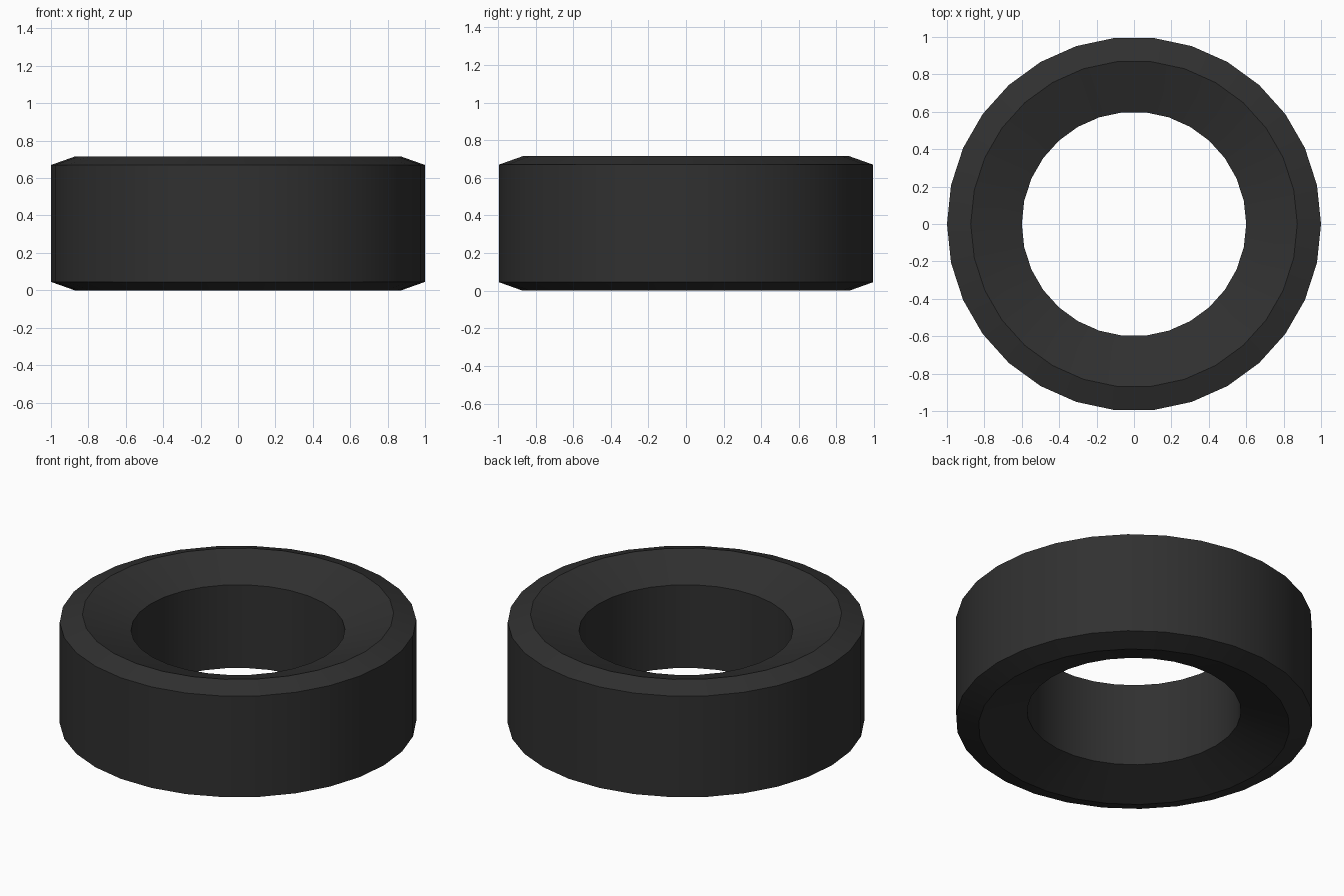
import bpy, bmesh, math

if "Cube" in bpy.data.objects:
    bpy.data.objects.remove(bpy.data.objects["Cube"])

SEGMENTS = 30
# Closed tyre cross-section: (radius, height)
PROFILE = [(1.0, 0.045), (1.0, 0.67), (0.873, 0.715),
           (0.6, 0.615), (0.6, 0.10), (0.873, 0.0)]

# Spin the cross-section into a ring
bm = bmesh.new()
rings = []
for i in range(SEGMENTS):
    a = 2 * math.pi * i / SEGMENTS
    rings.append([bm.verts.new((r * math.cos(a), r * math.sin(a), z)) for r, z in PROFILE])
n = len(PROFILE)
for i in range(SEGMENTS):
    cur, nxt = rings[i], rings[(i + 1) % SEGMENTS]
    for j in range(n):
        k = (j + 1) % n
        bm.faces.new((cur[j], nxt[j], nxt[k], cur[k]))
bmesh.ops.recalc_face_normals(bm, faces=bm.faces)

mesh = bpy.data.meshes.new("tyre")
bm.to_mesh(mesh)
bm.free()
tyre = bpy.data.objects.new("tyre", mesh)
bpy.context.collection.objects.link(tyre)

# Black rubber
rubber = bpy.data.materials.new("black_rubber")
rubber.diffuse_color = (0.03, 0.03, 0.03, 1)
rubber.use_nodes = True
rubber.node_tree.nodes["Principled BSDF"].inputs["Base Color"].default_value = rubber.diffuse_color
mesh.materials.append(rubber)

# Smooth round surfaces, crisp rims
bpy.context.view_layer.objects.active = tyre
tyre.select_set(True)
bpy.ops.object.shade_smooth_by_angle(angle=math.radians(30))
